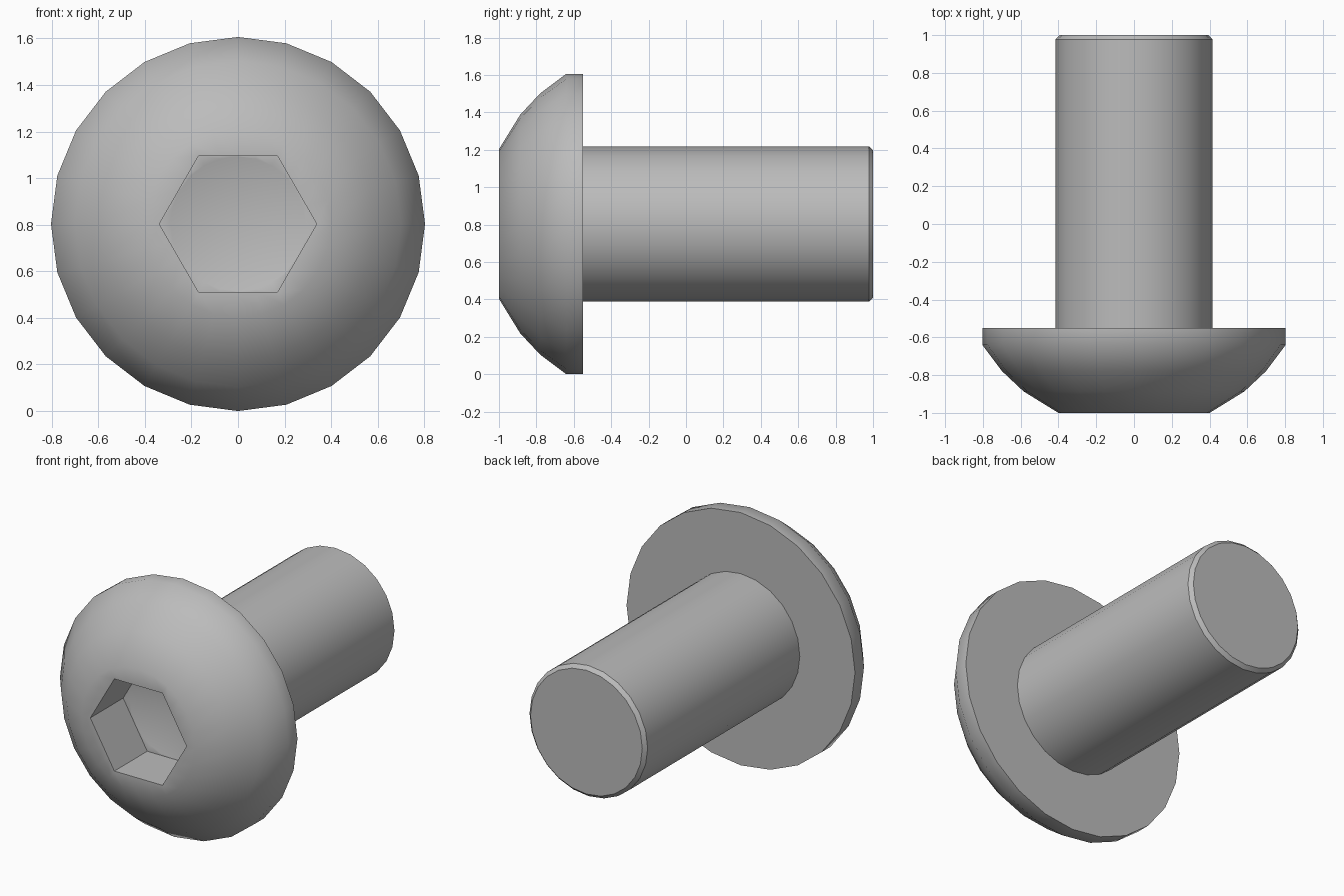
import bpy, bmesh, math

cube = bpy.data.objects.get("Cube")
if cube:
    bpy.data.objects.remove(cube, do_unlink=True)

SIDES = 24
AXIS_Z = 0.803          # height of the screw axis
SHAFT_R = 0.415
HEAD_BACK = -0.55

steel = bpy.data.materials.new("grey steel")
steel.use_nodes = True
grey = (0.5, 0.5, 0.5, 1)
steel.diffuse_color = grey
steel.node_tree.nodes["Principled BSDF"].inputs["Base Color"].default_value = grey


def circle(r, a):
    return r


def hexagon(r, a):
    # distance to a hexagon outline with corners on the x axis
    sector = math.pi / 3
    return r * math.cos(sector / 2) / math.cos(a % sector - sector / 2)


def loft(name, rings, tip=None, cap=False):
    """Skin rings of (shape, radius, y) around the screw axis, front to back."""
    bm = bmesh.new()
    loops = []
    for shape, r, y in rings:
        loop = []
        for i in range(SIDES):
            a = math.tau * i / SIDES
            d = shape(r, a)
            loop.append(bm.verts.new((d * math.cos(a), y, AXIS_Z + d * math.sin(a))))
        loops.append(loop)
    if tip is not None:
        point = bm.verts.new((0, tip, AXIS_Z))
        for i in range(SIDES):
            bm.faces.new((point, loops[0][i], loops[0][(i + 1) % SIDES]))
    for a, b in zip(loops, loops[1:]):
        for i in range(SIDES):
            j = (i + 1) % SIDES
            bm.faces.new((a[i], b[i], b[j], a[j]))
    if cap:
        bm.faces.new(loops[-1][::-1])
    mesh = bpy.data.meshes.new(name)
    bm.to_mesh(mesh)
    bm.free()
    mesh.materials.append(steel)
    obj = bpy.data.objects.new(name, mesh)
    bpy.context.collection.objects.link(obj)
    bpy.ops.object.select_all(action='DESELECT')
    obj.select_set(True)
    bpy.context.view_layer.objects.active = obj
    bpy.ops.object.shade_smooth_by_angle(angle=math.radians(40))
    return obj


# Domed head with a hexagonal socket that ends in a drilled cone
loft("button_head", [
    (circle, 0.29, -0.67),
    (hexagon, 0.338, -0.67),
    (hexagon, 0.338, -1.0),
    (circle, 0.40, -1.0),
    (circle, 0.585, -0.886),
    (circle, 0.70, -0.778),
    (circle, 0.803, -0.64),
    (circle, 0.803, HEAD_BACK),
    (circle, SHAFT_R, HEAD_BACK),
], tip=-0.51)

# Plain shaft with a chamfered end
loft("shaft", [
    (circle, SHAFT_R, HEAD_BACK),
    (circle, SHAFT_R, 0.978),
    (circle, SHAFT_R - 0.022, 1.0),
], cap=True)
